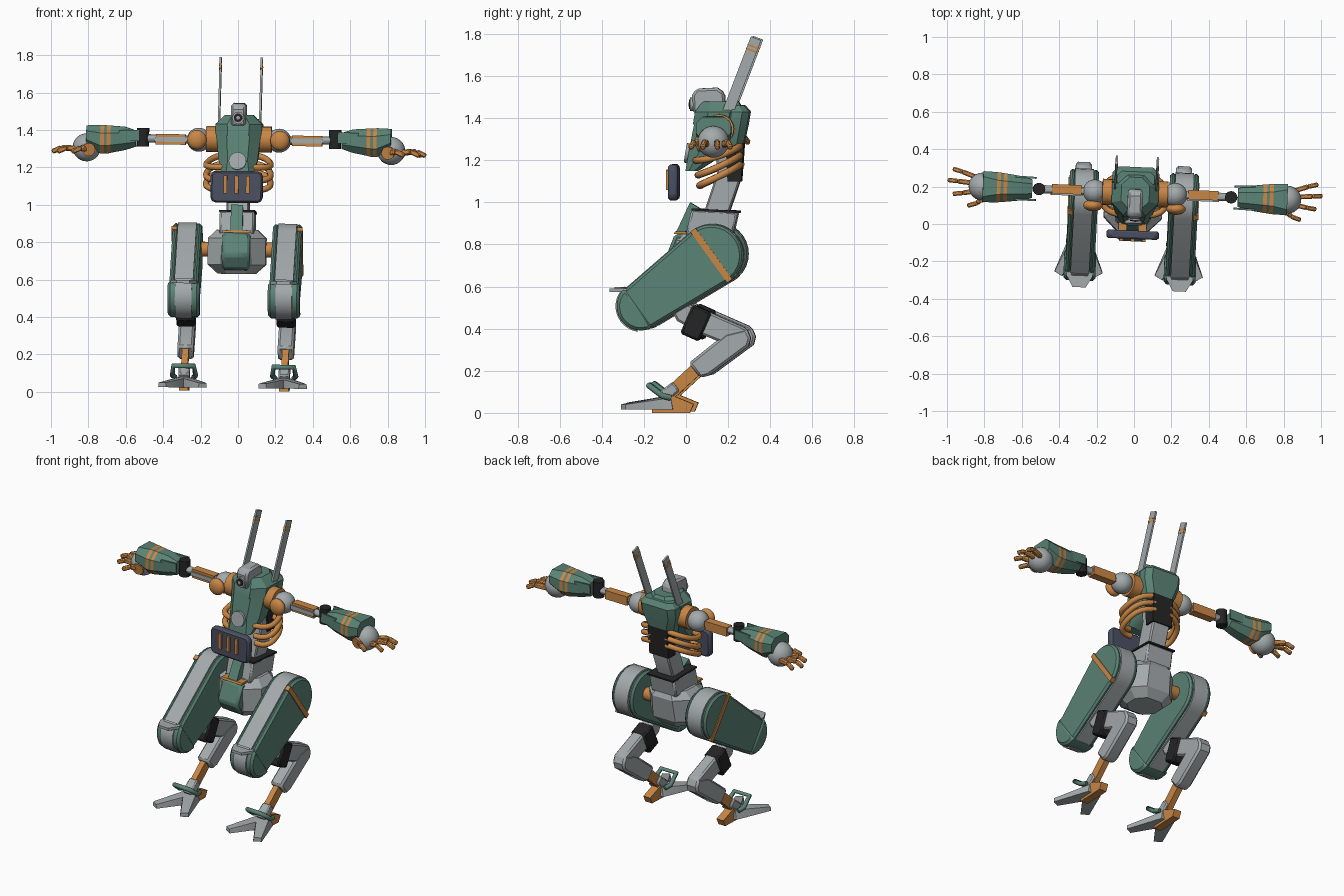
import bpy, bmesh, math
from mathutils import Matrix, Vector

if "Cube" in bpy.data.objects:
    bpy.data.objects.remove(bpy.data.objects["Cube"])


def material(name, rgb):
    m = bpy.data.materials.new(name)
    m.use_nodes = True
    m.diffuse_color = (*rgb, 1)
    m.node_tree.nodes["Principled BSDF"].inputs["Base Color"].default_value = (*rgb, 1)
    return m


GREEN = material("sage green", (0.105, 0.23, 0.18))
GREY = material("light grey", (0.37, 0.40, 0.41))
ORANGE = material("orange", (0.58, 0.24, 0.06))
SLATE = material("slate blue", (0.07, 0.08, 0.12))
BLACK = material("rubber black", (0.018, 0.018, 0.018))

# The whole figure stands slightly turned and leaning
PIVOT = Vector((0, 0.16, 0.9))
ROOT = (Matrix.Translation(PIVOT) @ Matrix.Rotation(-0.043, 4, "Z")
        @ Matrix.Rotation(0.012, 4, "Y") @ Matrix.Translation(-PIVOT))


def add(name, bm, mat, bevel=0):
    bmesh.ops.recalc_face_normals(bm, faces=bm.faces)
    me = bpy.data.meshes.new(name)
    bm.to_mesh(me)
    bm.free()
    me.materials.append(mat)
    ob = bpy.data.objects.new(name, me)
    bpy.context.collection.objects.link(ob)
    ob.matrix_world = ROOT
    if bevel:
        mod = ob.modifiers.new("bevel", "BEVEL")
        mod.width, mod.segments, mod.limit_method = bevel, 1, "ANGLE"
        mod.angle_limit = math.radians(40)
    return ob


def prism(name, pts, lo, hi, mat, axis="x", bevel=0):
    """Outline in the yz plane (or xy plane) pushed along x (or z)."""
    bm = bmesh.new()
    put = (lambda p, t: (t, *p)) if axis == "x" else (lambda p, t: (*p, t))
    ends = [[bm.verts.new(put(p, t)) for p in pts] for t in (lo, hi)]
    bm.faces.new(ends[0])
    bm.faces.new(ends[1])
    for i in range(len(pts)):
        j = (i + 1) % len(pts)
        bm.faces.new((ends[0][i], ends[0][j], ends[1][j], ends[1][i]))
    return add(name, bm, mat, bevel)


def loft(name, sections, mat, axis="z", side=1, cut=0.28):
    """Chamfered rectangles (t, a0, a1, b0, b1) joined along an axis."""
    bm, rings = bmesh.new(), []
    for t, a0, a1, b0, b1 in sections:
        c = cut * min(a1 - a0, b1 - b0)
        ring = [(a0 + c, b0), (a1 - c, b0), (a1, b0 + c), (a1, b1 - c),
                (a1 - c, b1), (a0 + c, b1), (a0, b1 - c), (a0, b0 + c)]
        rings.append([bm.verts.new((b, a, t) if axis == "z" else (side * t, a, b)) for a, b in ring])
    for r, q in zip(rings, rings[1:]):
        for i in range(8):
            bm.faces.new((r[i], r[i - 1], q[i - 1], q[i]))
    bm.faces.new(rings[0])
    bm.faces.new(rings[-1])
    return add(name, bm, mat)


def hull(name, pts, mat):
    bm = bmesh.new()
    for p in pts:
        bm.verts.new(p)
    bmesh.ops.convex_hull(bm, input=bm.verts)
    return add(name, bm, mat)


def frame(p0, p1):
    d = Vector(p1) - Vector(p0)
    mid = (Vector(p0) + Vector(p1)) / 2
    return Matrix.Translation(mid) @ d.to_track_quat("Z", "Y").to_matrix().to_4x4(), d.length


def beam(name, p0, p1, w, h, mat, bevel=0):
    m, length = frame(p0, p1)
    bm = bmesh.new()
    bmesh.ops.create_cube(bm, size=1, matrix=m @ Matrix.Diagonal((w, h, length, 1)))
    return add(name, bm, mat, bevel)


def rod(name, p0, p1, r, mat, r2=None, seg=20):
    m, length = frame(p0, p1)
    bm = bmesh.new()
    bmesh.ops.create_cone(bm, cap_ends=True, segments=seg, radius1=r,
                          radius2=r if r2 is None else r2, depth=length, matrix=m)
    return add(name, bm, mat)


def ball(name, c, r, mat, scale=(1, 1, 1)):
    bm = bmesh.new()
    bmesh.ops.create_uvsphere(bm, u_segments=24, v_segments=14, radius=r,
                              matrix=Matrix.Translation(c) @ Matrix.Diagonal((*scale, 1)))
    return add(name, bm, mat)


def tube(name, pts, r, mat, kind="NURBS"):
    cu = bpy.data.curves.new(name, "CURVE")
    cu.dimensions, cu.bevel_depth, cu.bevel_resolution = "3D", r, 2
    cu.use_fill_caps, cu.resolution_u = True, 6
    sp = cu.splines.new(kind)
    sp.points.add(len(pts) - 1)
    for p, co in zip(sp.points, pts):
        p.co = (*co, 1)
    if kind == "NURBS":
        sp.use_endpoint_u, sp.order_u = True, 4
    cu.materials.append(mat)
    ob = bpy.data.objects.new(name, cu)
    bpy.context.collection.objects.link(ob)
    ob.matrix_world = ROOT


def arc(c, r, a0, a1, n=12):
    return [(c[0] + r * math.cos(a0 + (a1 - a0) * i / n),
             c[1] + r * math.sin(a0 + (a1 - a0) * i / n)) for i in range(n + 1)]


# Torso, collar and back pack
def body(name, rows, mat):
    return loft(name, [(z, y0, y1, -w, w) for z, y0, y1, w in rows], mat)


body("chest", [(1.15, 0, 0.06, 0.08), (1.24, 0.015, 0.2, 0.105), (1.39, 0.045, 0.25, 0.12)], GREEN)
body("collar", [(1.37, 0.035, 0.27, 0.122), (1.43, 0.045, 0.28, 0.125), (1.48, 0.08, 0.25, 0.075)], GREEN)
body("back_pack", [(1.25, 0.16, 0.27, 0.085), (1.37, 0.18, 0.295, 0.125),
                   (1.43, 0.19, 0.305, 0.125), (1.46, 0.2, 0.28, 0.1)], GREEN)
rod("chest_lamp", (0, 0.06, 1.225), (0, -0.002, 1.235), 0.047, GREY)
prism("spine_pad", [(0.19, 1.3), (0.278, 1.28), (0.265, 1.1), (0.2, 1.1)], -0.07, 0.07, BLACK)

# Head with a single lens
prism("head", [(0.035, 1.42), (0.03, 1.51), (0.05, 1.54), (0.15, 1.545), (0.185, 1.52), (0.19, 1.42)],
      -0.04, 0.04, GREY, bevel=0.012)
rod("lens_ring", (0, 0.06, 1.465), (0, 0.02, 1.465), 0.032, GREY)
rod("lens", (0, 0.03, 1.465), (0, 0.015, 1.465), 0.023, BLACK)
rod("lens_pupil", (0, 0.02, 1.465), (0, 0.012, 1.465), 0.01, GREY)

# Front panel with three bars
prism("front_panel", [(-0.14, 1.03), (-0.14, 1.16), (-0.12, 1.18), (0.12, 1.18), (0.14, 1.16),
                      (0.14, 1.03), (0.12, 1.01), (-0.12, 1.01)], 0.035, 0.08, SLATE, bevel=0.01)
bpy.data.objects["front_panel"].data.transform(Matrix(((0, 1, 0, 0), (-1, 0, 0, 0), (0, 0, 1, 0), (0, 0, 0, 1))))
for x in (-0.06, 0, 0.06):
    beam("panel_bar", (x, -0.083, 1.06), (x, -0.083, 1.155), 0.02, 0.02, ORANGE)

# Waist and pelvis
prism("waist_column", [(0.08, 0.93), (0.2, 0.93), (0.265, 1.12), (0.25, 1.28), (0.14, 1.28), (0.15, 1.14)],
      -0.06, 0.06, GREY, bevel=0.008)
prism("waist_box", [(0.03, 0.968), (0.25, 0.955), (0.225, 0.84), (0, 0.84)], -0.093, 0.093, GREY, bevel=0.01)
prism("waist_rim", [(0.03, 0.972), (0.258, 0.96), (0.257, 0.95), (0.03, 0.962)], -0.096, 0.096, BLACK)
prism("waist_strip", [(-0.05, 0.85), (0.02, 1.0), (0.07, 0.97), (0.03, 0.85)], -0.032, 0.032, GREEN)
body("pelvis", [(0.63, 0, 0.18, 0.1), (0.68, -0.045, 0.22, 0.155),
                (0.82, -0.045, 0.24, 0.155), (0.865, 0, 0.22, 0.11)], GREY)
prism("pelvis_plate", [(-0.05, 0.852), (-0.098, 0.73), (-0.05, 0.655), (0.05, 0.64), (0.05, 0.852)],
      -0.075, 0.075, GREEN, bevel=0.015)
prism("pelvis_trim", [(-0.055, 0.85), (-0.05, 0.862), (0.06, 0.862), (0.06, 0.85)], -0.075, 0.075, ORANGE)

HIP, KNEE, R_HIP, R_KNEE = (0.135, 0.752), (-0.2, 0.51), 0.146, 0.11
SPAN = Vector(HIP) - Vector(KNEE)
ANGLE = math.atan2(SPAN.y, SPAN.x)
OPEN = math.pi / 2 + math.asin((R_HIP - R_KNEE) / SPAN.length)
LEG = 0.268


def thigh(grow):
    return (arc(HIP, R_HIP + grow, ANGLE - OPEN, ANGLE + OPEN, 16)
            + arc(KNEE, R_KNEE + grow, ANGLE + OPEN, ANGLE + 2 * math.pi - OPEN, 14))


for s, side in ((1, "left"), (-1, "right")):
    def at(x, y, z):
        return (s * x, y, z)

    # Antenna blade with two stripes
    a, b = Vector(at(0.11, 0.2, 1.42)), Vector(at(0.11, 0.338, 1.78))
    beam(side + "_antenna", a, b, 0.011, 0.052, GREY)
    for t in (0.83, 0.88):
        beam(side + "_antenna_stripe", a.lerp(b, t), a.lerp(b, t + 0.025), 0.014, 0.054, ORANGE)

    # Rib hoses
    for zb, zf, yf in ((1.27, 1.2, 0.05), (1.225, 1.13, 0.06), (1.18, 1.08, 0.07)):
        tube(side + "_rib", [at(0.05, 0.26, zb), at(0.14, 0.25, zb - 0.01), at(0.185, 0.16, zb - 0.06),
                             at(0.17, 0.06, zf), at(0.08, yf, zf)], 0.017, ORANGE)

    # Shoulder and upper arm
    rod(side + "_shoulder_ring", at(0.11, 0.165, 1.35), at(0.175, 0.165, 1.35), 0.07, ORANGE)
    ball(side + "_shoulder", at(0.215, 0.165, 1.345), 0.064, GREY)
    ball(side + "_shoulder_cap", at(0.222, 0.09, 1.345), 0.052, ORANGE, (1, 0.6, 1))
    rod(side + "_arm_rod", at(0.22, 0.165, 1.345), at(0.52, 0.165, 1.35), 0.022, GREY, seg=12)
    beam(side + "_arm_piston", at(0.285, 0.17, 1.345), at(0.445, 0.17, 1.345), 0.05, 0.056, ORANGE)
    beam(side + "_arm_insert", at(0.28, 0.143, 1.345), at(0.45, 0.143, 1.345), 0.012, 0.026, GREY)
    rod(side + "_elbow", at(0.514, 0.165, 1.305), at(0.514, 0.165, 1.405), 0.033, BLACK, seg=16)

    # Forearm with two painted bands
    arm = loft(side + "_forearm", [
        (0.55, 0.115, 0.215, 1.305, 1.39), (0.61, 0.1, 0.23, 1.285, 1.41), (0.685, 0.09, 0.24, 1.27, 1.415),
        (0.705, 0.088, 0.242, 1.265, 1.416), (0.72, 0.086, 0.244, 1.265, 1.417),
        (0.74, 0.084, 0.246, 1.265, 1.418), (0.815, 0.082, 0.248, 1.31, 1.415)], GREEN, "x", s)
    arm.data.materials.append(ORANGE)
    for f in arm.data.polygons:
        x = abs(f.center.x)
        f.material_index = int(0.686 < x < 0.704 or 0.721 < x < 0.739)
    for dy in (-0.062, 0.062):
        beam(side + "_cuff", at(0.53, 0.165 + dy * 0.95, 1.365), at(0.64, 0.165 + dy, 1.36), 0.01, 0.06, GREEN)

    # Hand: round palm, joint cap and four bent fingers
    ball(side + "_palm", at(0.815, 0.165, 1.297), 0.075, GREY)
    rod(side + "_palm_cap", at(0.805, 0.12, 1.29), at(0.80, 0.088, 1.285), 0.035, ORANGE)
    for x, dy in ((0.975, 0.088), (1.0, 0.028), (0.97, -0.045), (0.89, -0.105)):
        root = at(0.85 if dy > -0.1 else 0.81, 0.165 + dy * 0.55, 1.285)
        bend = at(x - 0.05, 0.165 + dy * 0.85, 1.295)
        beam(side + "_finger", root, bend, 0.026, 0.03, ORANGE, 0.006)
        beam(side + "_fingertip", bend, at(x, 0.165 + dy, 1.272), 0.024, 0.026, ORANGE, 0.006)

    # Thigh: grey core between green plates, orange band outside
    rod(side + "_hip_axle", at(0.12, 0.135, 0.76), at(0.25, 0.135, 0.76), 0.04, ORANGE)
    prism(side + "_thigh_core", thigh(0.004), s * (LEG - 0.05), s * (LEG + 0.05), GREY)
    for lo, hi in ((-0.077, -0.045), (0.045, 0.077)):
        prism(side + "_thigh_plate", thigh(0), s * (LEG + lo), s * (LEG + hi), GREEN, bevel=0.012)
    n = Vector((-math.sin(ANGLE), math.cos(ANGLE)))
    p, q = Vector(HIP) + n * 0.15, Vector(HIP) - n * 0.15
    beam(side + "_thigh_band", at(LEG + 0.068, *p), at(LEG + 0.068, *q), 0.028, 0.03, ORANGE)

    # Knee guard and its flat visor
    prism(side + "_knee_guard", arc(KNEE, 0.115, ANGLE + OPEN, ANGLE + 2 * math.pi - OPEN),
          s * (LEG - 0.085), s * (LEG + 0.085), GREEN, bevel=0.014)
    prism(side + "_knee_insert", arc(KNEE, 0.122, ANGLE + OPEN, ANGLE + math.pi * 1.25),
          s * (LEG - 0.045), s * (LEG + 0.045), GREY)
    prism(side + "_knee_visor", [(s * (LEG + dx), y) for dx, y in (
        (-0.07, -0.2), (-0.07, -0.29), (-0.035, -0.35), (0.035, -0.35), (0.07, -0.29), (0.07, -0.2))],
        0.577, 0.594, GREY, "z")

    # Shin, hock and ankle
    prism(side + "_upper_shin", [(-0.06, 0.5), (0.0, 0.53), (0.14, 0.475), (0.3, 0.405), (0.315, 0.37),
                                 (0.25, 0.31), (0.1, 0.37), (-0.03, 0.44)],
          s * (LEG - 0.04), s * (LEG + 0.04), GREY, bevel=0.01)
    beam(side + "_shin_sleeve", at(LEG, 0.015, 0.45), at(LEG, 0.105, 0.41), 0.1, 0.15, BLACK, 0.01)
    prism(side + "_lower_shin", [(0.025, 0.24), (0.2, 0.38), (0.3, 0.405), (0.32, 0.36), (0.31, 0.32),
                                 (0.12, 0.18), (0.08, 0.17)],
          s * (LEG - 0.043), s * (LEG + 0.043), GREY, bevel=0.012)
    beam(side + "_ankle_piston", at(LEG, -0.06, 0.1), at(LEG, 0.07, 0.22), 0.036, 0.06, ORANGE)
    beam(side + "_ankle", at(LEG, -0.11, 0.07), at(LEG, -0.035, 0.13), 0.06, 0.055, GREY, 0.008)
    tube(side + "_ankle_guard", [at(LEG - 0.05, -0.06, 0.075), at(LEG - 0.062, -0.1, 0.085),
                                 at(LEG - 0.055, -0.165, 0.135), at(LEG + 0.055, -0.165, 0.135),
                                 at(LEG + 0.062, -0.1, 0.085), at(LEG + 0.05, -0.06, 0.075)],
         0.014, GREEN, "POLY")

    # Foot: two splayed toes and a central spur
    for k in (-1, 1):
        hull(side + "_toe", [at(LEG + k * dx, y, z) for dx, y, z in (
            (-0.02, -0.05, 0.02), (0.045, -0.05, 0.02), (-0.02, -0.06, 0.085), (0.03, -0.06, 0.075),
            (-0.02, -0.14, 0.02), (-0.01, -0.14, 0.07), (0.085, -0.295, 0.02), (0.13, -0.27, 0.02),
            (0.09, -0.293, 0.045), (0.128, -0.27, 0.045))], GREY)
    hull(side + "_heel_spur", [at(LEG + dx, y, z) for dx in (-0.025, 0.025) for y, z in (
        (-0.15, 0.004), (0.03, 0.004), (0.048, 0.045), (-0.05, 0.085), (-0.15, 0.05))], ORANGE)

# Keep facets crisp and round parts smooth
bpy.ops.object.select_all(action="DESELECT")
for ob in bpy.context.scene.objects:
    if ob.type == "MESH":
        ob.select_set(True)
        bpy.context.view_layer.objects.active = ob
bpy.ops.object.shade_smooth_by_angle(angle=math.radians(30))
